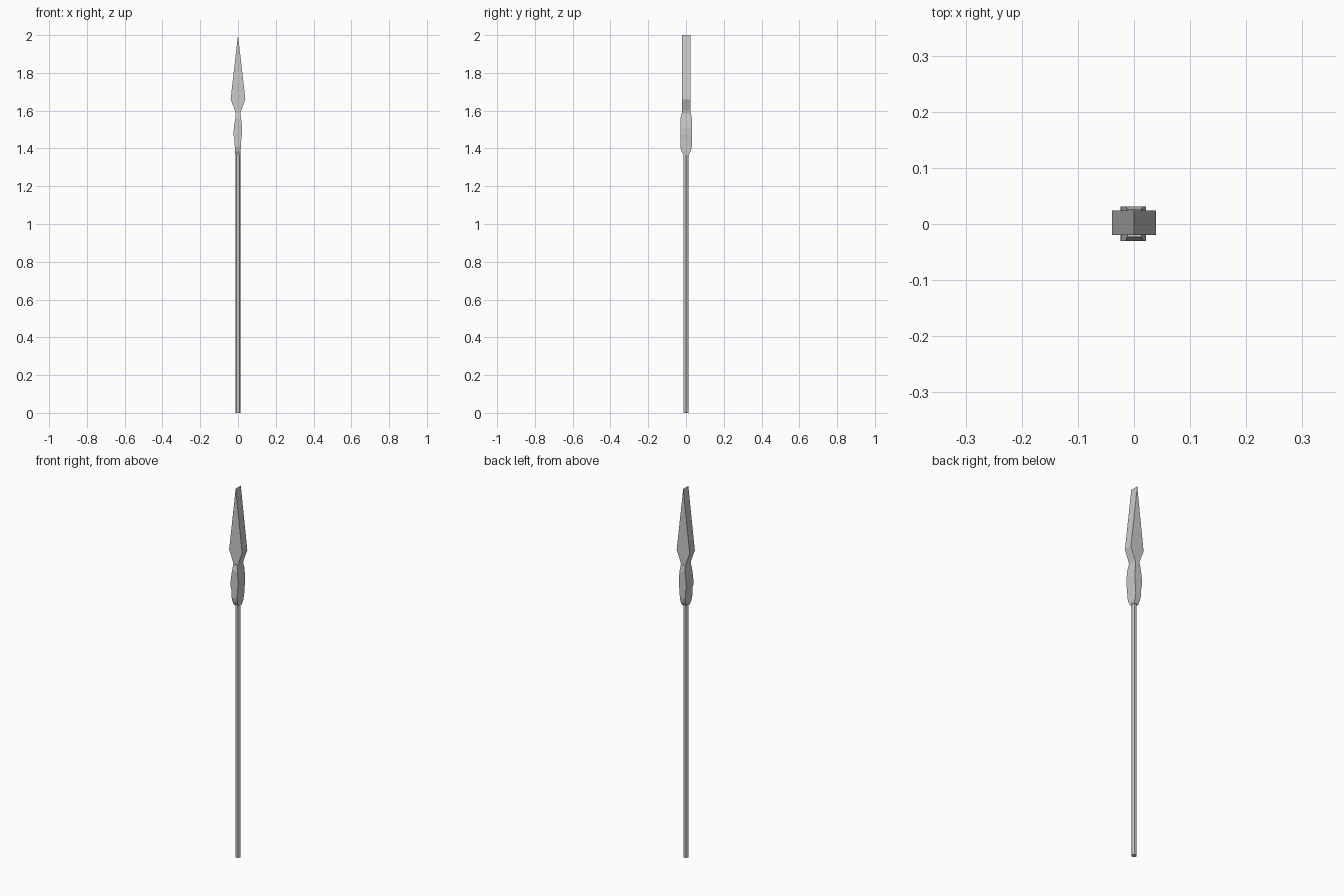
import bpy, bmesh, math

if "Cube" in bpy.data.objects:
    bpy.data.objects.remove(bpy.data.objects["Cube"])


def loft(name, rings):
    """Skin a list of equal-length point rings and cap both ends."""
    bm = bmesh.new()
    loops = [[bm.verts.new(p) for p in ring] for ring in rings]
    n = len(loops[0])
    for a, b in zip(loops, loops[1:]):
        for i in range(n):
            j = (i + 1) % n
            bm.faces.new((a[i], a[j], b[j], b[i]))
    bm.faces.new(loops[0][::-1])
    bm.faces.new(loops[-1])
    bmesh.ops.recalc_face_normals(bm, faces=bm.faces)
    mesh = bpy.data.meshes.new(name)
    bm.to_mesh(mesh)
    bm.free()
    obj = bpy.data.objects.new(name, mesh)
    bpy.context.collection.objects.link(obj)
    return obj


def hexagon(r, z):
    return [(r * math.cos(k * math.pi / 3), r * math.sin(k * math.pi / 3), z)
            for k in range(6)]


def rect(z, x0, x1, y0, y1):
    return [(x0, y0, z), (x1, y0, z), (x1, y1, z), (x0, y1, z)]


# Long wooden shaft, its top hidden in the binding
loft("shaft", [hexagon(0.0138, 0), hexagon(0.0138, 1.40)])

# Binding that swells around the joint (z, x range, y range)
binding = [
    (1.365, -0.014, 0.013, -0.013, 0.014),
    (1.385, -0.016, 0.014, -0.024, 0.025),
    (1.41, -0.017, 0.015, -0.030, 0.031),
    (1.455, -0.019, 0.018, -0.030, 0.031),
    (1.47, -0.024, 0.020, -0.030, 0.031),
    (1.51, -0.022, 0.021, -0.030, 0.031),
    (1.555, -0.015, 0.017, -0.030, 0.031),
    (1.588, -0.012, 0.013, -0.023, 0.026),
]
loft("binding", [rect(*row) for row in binding])

# Flat blade: one outline extruded front to back
half = [(0.012, 1.58), (0.016, 1.60), (0.039, 1.66)]
outline = half + [(0, 2.0)] + [(-x, z) for x, z in reversed(half)]
loft("blade", [[(x, y, z) for x, z in outline] for y in (-0.020, 0.024)])
